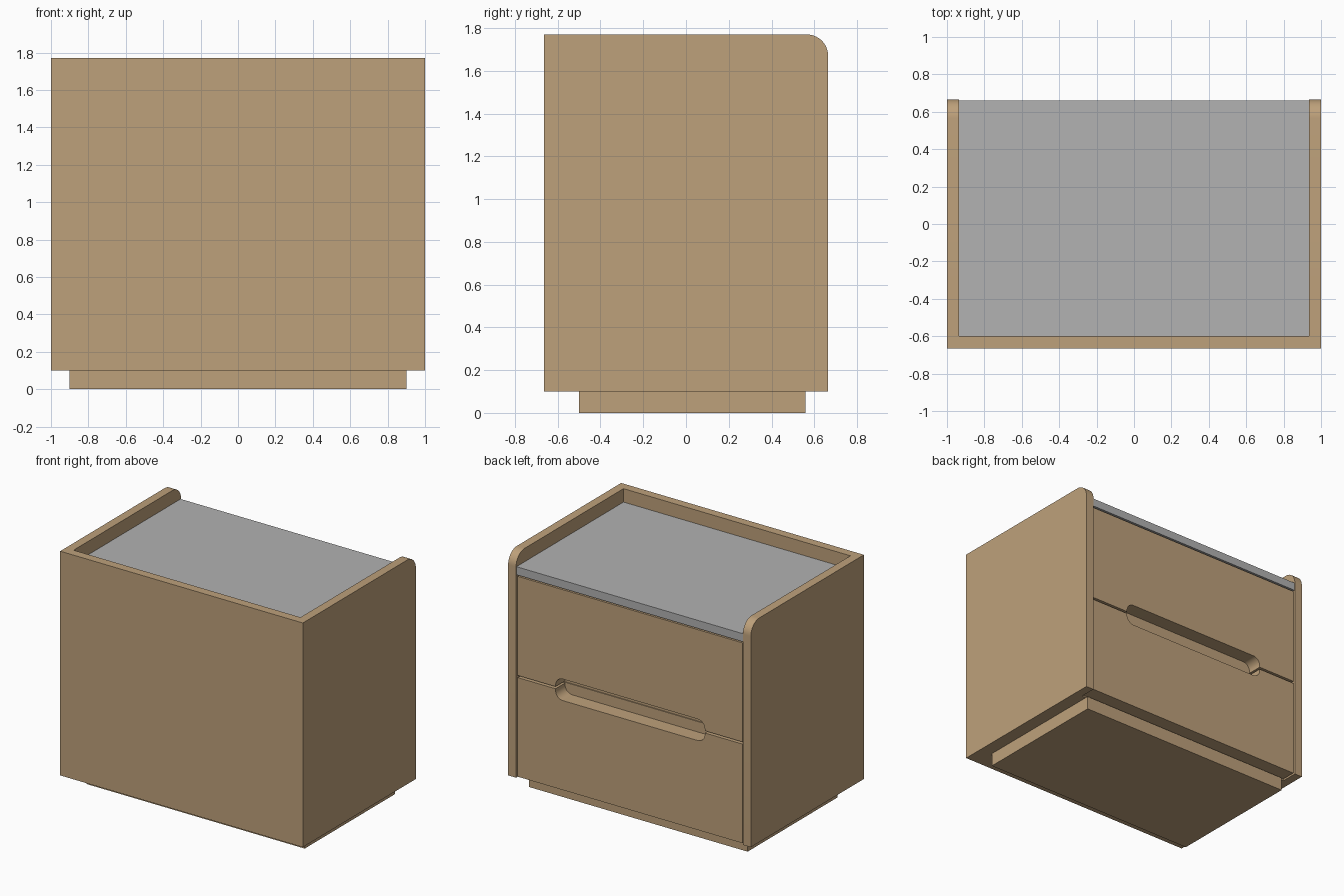
import bpy, bmesh, math

cube = bpy.data.objects.get("Cube")
if cube:
    bpy.data.objects.remove(cube, do_unlink=True)


def material(name, rgb):
    m = bpy.data.materials.new(name)
    m.use_nodes = True
    m.diffuse_color = (*rgb, 1)
    m.node_tree.nodes["Principled BSDF"].inputs["Base Color"].default_value = (*rgb, 1)
    return m


wood = material("tan wood", (0.515, 0.356, 0.198))
grey = material("grey top", (0.445, 0.445, 0.445))


def prism(name, outline, place, lo, hi, mat):
    """Extrude a 2D outline from lo to hi; place maps (u, v, depth) to xyz."""
    bm = bmesh.new()
    base = bm.faces.new([bm.verts.new(place(u, v, lo)) for u, v in outline])
    top = bmesh.ops.extrude_face_region(bm, geom=[base])["geom"]
    for v, (a, b) in zip([g for g in top if isinstance(g, bmesh.types.BMVert)], outline):
        v.co += place_delta(place, hi - lo)
    bmesh.ops.recalc_face_normals(bm, faces=bm.faces)
    mesh = bpy.data.meshes.new(name)
    bm.to_mesh(mesh)
    bm.free()
    ob = bpy.data.objects.new(name, mesh)
    bpy.context.collection.objects.link(ob)
    mesh.materials.append(mat)
    bpy.ops.object.select_all(action="DESELECT")
    ob.select_set(True)
    bpy.context.view_layer.objects.active = ob
    bpy.ops.object.shade_smooth_by_angle(angle=math.radians(30))
    return ob


def place_delta(place, depth):
    from mathutils import Vector
    return Vector(place(0, 0, depth)) - Vector(place(0, 0, 0))


def along_x(u, v, d):
    return (d, u, v)


def along_y(u, v, d):
    return (u, d, v)


def box(name, x, y, z, mat=wood):
    corners = [(x[0], z[0]), (x[1], z[0]), (x[1], z[1]), (x[0], z[1])]
    return prism(name, corners, along_y, y[0], y[1], mat)


def arc(cu, cv, r, start, end, steps=10):
    angles = [math.radians(start + (end - start) * i / steps) for i in range(steps + 1)]
    return [(cu + r * math.cos(a), cv + r * math.sin(a)) for a in angles]


WALL, FRONT, BACK = 0.065, 0.665, -0.665
BOTTOM, TOP = 0.1, 1.77
INNER = 1 - WALL

# Side panels with a rounded upper corner
side = [(BACK + WALL, BOTTOM), (FRONT, BOTTOM)]
side += arc(FRONT - 0.1, TOP - 0.1, 0.1, 0, 90) + [(BACK + WALL, TOP)]
prism("left_side_panel", side, along_x, INNER, 1, wood)
prism("right_side_panel", side, along_x, -1, -INNER, wood)

# Full-width rear wall, floor, plinth and recessed top
box("rear_wall", (-1, 1), (BACK, BACK + WALL), (BOTTOM, TOP))
box("floor_panel", (-INNER, INNER), (BACK + WALL, 0.54), (BOTTOM, BOTTOM + WALL))
box("plinth", (-0.9, 0.9), (-0.5, 0.56), (0, BOTTOM))
box("top_board", (-INNER, INNER), (BACK + WALL, 0.66), (1.61, 1.67), grey)

# Drawer fronts, mirrored about the split, each with half of the grip slot
SPLIT, GAP, GRIP, DEPTH, R = 0.853, 0.008, 0.615, 0.08, 0.06
w, low = INNER - 0.008, 0.107 - SPLIT
half = [(-w, low), (w, low), (w, -GAP), (GRIP, -GAP)]
half += arc(GRIP - R, -DEPTH + R, R, 0, -90) + arc(R - GRIP, -DEPTH + R, R, -90, -180)
half += [(-GRIP, -GAP), (-w, -GAP)]
for name, s in (("lower", 1), ("upper", -1)):
    outline = [(u, SPLIT + s * v) for u, v in half]
    prism(name + "_drawer_front", outline, along_y, 0.545, 0.657, wood)

# Drawer bodies behind the fronts
box("lower_drawer_body", (-0.92, 0.92), (-0.59, 0.545), (0.175, SPLIT - 0.002))
box("upper_drawer_body", (-0.92, 0.92), (-0.59, 0.545), (SPLIT + 0.002, 1.6))
